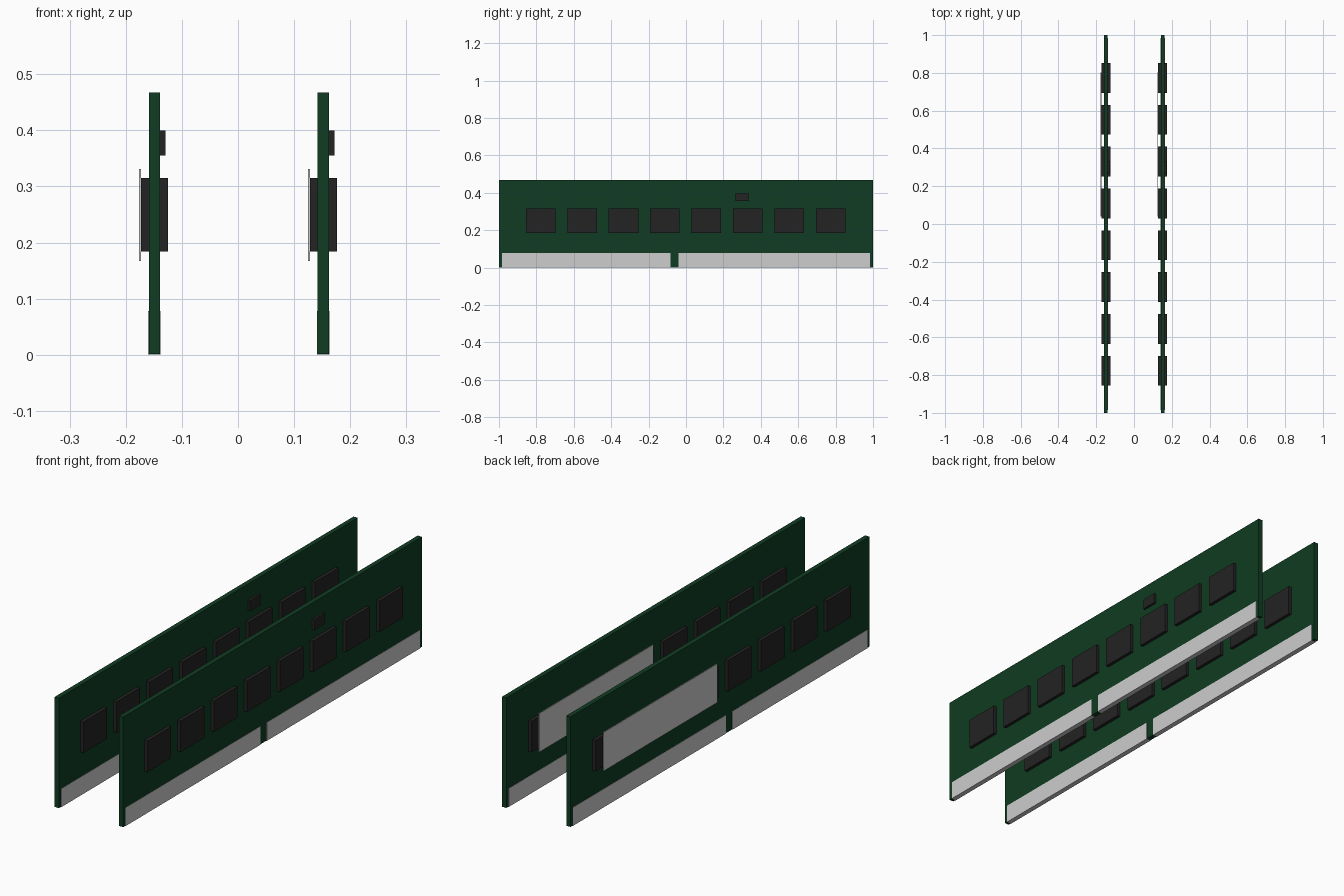
import bpy

cube = bpy.data.objects.get("Cube")
if cube:
    bpy.data.objects.remove(cube, do_unlink=True)


def make_material(name, rgb):
    mat = bpy.data.materials.new(name)
    mat.use_nodes = True
    mat.diffuse_color = (*rgb, 1)
    mat.node_tree.nodes["Principled BSDF"].inputs["Base Color"].default_value = (*rgb, 1)
    return mat


GREEN = make_material("board green", (0.005, 0.045, 0.016))
BLACK = make_material("chip black", (0.017, 0.017, 0.017))
SILVER = make_material("pale silver", (0.61, 0.61, 0.61))


def box(name, x, y, z, mat):
    """Flat-faced box spanning the (min, max) range on each axis."""
    spans = (x, y, z)
    bpy.ops.mesh.primitive_cube_add(size=1, location=[(a + b) / 2 for a, b in spans])
    obj = bpy.context.object
    obj.name = name
    obj.scale = [b - a for a, b in spans]
    bpy.ops.object.transform_apply(location=False, rotation=False, scale=True)
    obj.data.materials.append(mat)
    return obj


BOARD_HALF = 0.01
CHIP_HALF = 0.024
CHIP_COUNT = 8
CHIP_PITCH = 0.2215
CHIP_WIDTH = 0.158


def memory_module(side, cx):
    # Circuit board
    box(f"{side}_board", (cx - BOARD_HALF, cx + BOARD_HALF), (-1, 1), (0.001, 0.467), GREEN)

    # Edge contacts wrapping both faces, split by the key gap
    for part, span in (("front", (-0.985, -0.082)), ("back", (-0.04, 0.985))):
        box(f"{side}_{part}_contacts", (cx - 0.011, cx + 0.011), span, (0, 0.078), SILVER)

    # Row of memory chips on each face
    for face, sign in (("outer", 1), ("inner", -1)):
        x = sorted((cx + sign * BOARD_HALF, cx + sign * CHIP_HALF))
        for i in range(CHIP_COUNT):
            y = (i - (CHIP_COUNT - 1) / 2) * CHIP_PITCH - 0.002
            box(f"{side}_{face}_chip_{i + 1}", x,
                (y - CHIP_WIDTH / 2, y + CHIP_WIDTH / 2), (0.184, 0.315), BLACK)

    # Small controller chip above the row
    box(f"{side}_small_chip", (cx + BOARD_HALF, cx + 0.02), (0.265, 0.334), (0.355, 0.4), BLACK)

    # Blank sticker laid over the chips
    box(f"{side}_sticker", (cx - 0.0275, cx - CHIP_HALF), (0.04, 0.803), (0.167, 0.331), SILVER)


for side, cx in (("right", -0.149), ("left", 0.152)):
    memory_module(side, cx)
